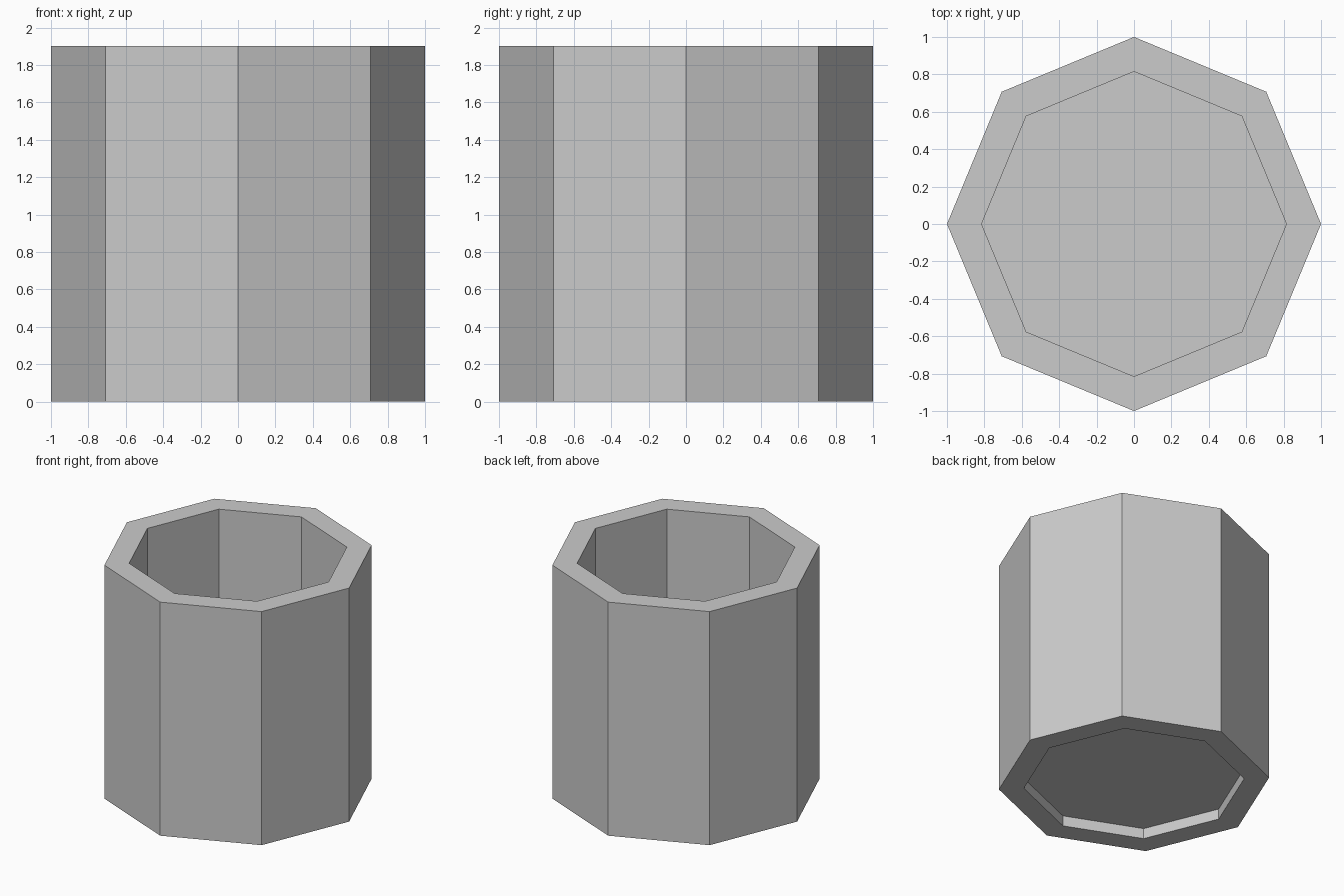
import bpy, bmesh
from math import cos, sin, tau

if "Cube" in bpy.data.objects:
    bpy.data.objects.remove(bpy.data.objects["Cube"])

SIDES = 8
OUTER, INNER = 1.0, 0.815
HEIGHT, RECESS, FLOOR = 1.9, 0.085, 0.17


def ring(bm, radius, z):
    return [bm.verts.new((radius * cos(tau * i / SIDES), radius * sin(tau * i / SIDES), z))
            for i in range(SIDES)]


# Octagonal cup: underside recess, outer wall, rim, inner wall and floor
profile = [(INNER, RECESS), (INNER, 0), (OUTER, 0),
           (OUTER, HEIGHT), (INNER, HEIGHT), (INNER, FLOOR)]
bm = bmesh.new()
rings = [ring(bm, r, z) for r, z in profile]
for a, b in zip(rings, rings[1:]):
    for i in range(SIDES):
        j = (i + 1) % SIDES
        bm.faces.new((a[i], a[j], b[j], b[i]))
bm.faces.new(rings[0][::-1])
bm.faces.new(rings[-1])
bmesh.ops.recalc_face_normals(bm, faces=bm.faces)

mesh = bpy.data.meshes.new("octagonal_cup")
bm.to_mesh(mesh)
bm.free()
cup = bpy.data.objects.new("octagonal_cup", mesh)
bpy.context.collection.objects.link(cup)
